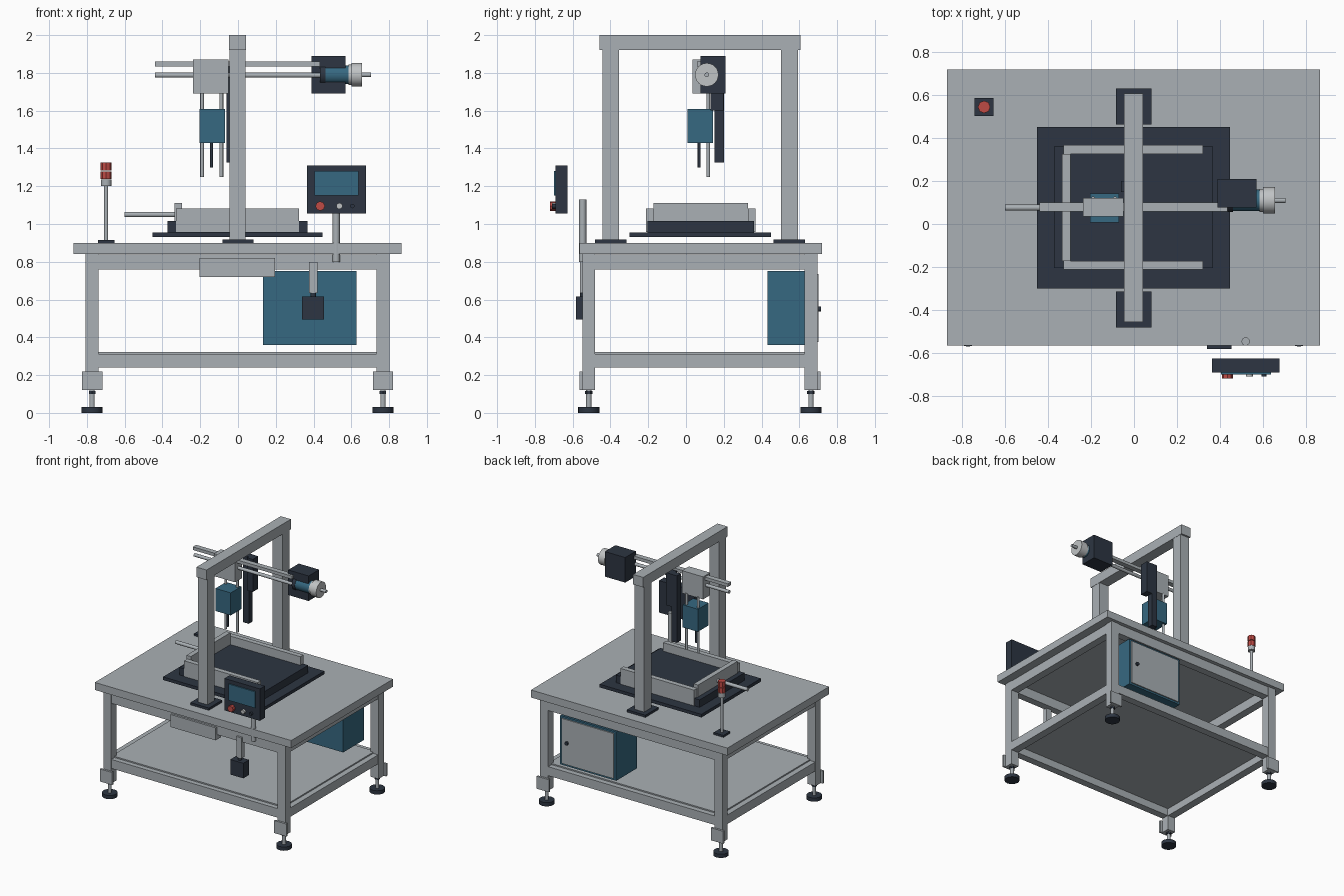
import bpy, math


def material(name, rgb):
    m = bpy.data.materials.new(name)
    m.diffuse_color = (*rgb, 1)
    return m


GREY = material("machine grey", (0.40, 0.435, 0.46))
PALE = material("pale metal", (0.53, 0.55, 0.56))
DARK = material("dark slate", (0.026, 0.036, 0.054))
BLUE = material("steel blue", (0.037, 0.14, 0.22))
RED = material("signal red", (0.52, 0.07, 0.06))


def box(name, x, y, z, mat=GREY):
    """Box from (min, max) pairs on each axis."""
    mid = [(a + b) / 2 for a, b in (x, y, z)]
    bpy.ops.mesh.primitive_cube_add(size=1, location=mid)
    o = bpy.context.object
    o.name = name
    for v in o.data.vertices:
        v.co = [c * (b - a) for c, (a, b) in zip(v.co, (x, y, z))]
    o.data.materials.append(mat)
    return o


def rod(name, axis, span, centre, r, mat=GREY, sides=24):
    """Cylinder along an axis; centre holds the other two coordinates."""
    i = "xyz".index(axis)
    loc = list(centre)
    loc.insert(i, sum(span) / 2)
    rot = [(0, math.pi / 2, 0), (math.pi / 2, 0, 0), (0, 0, 0)][i]
    bpy.ops.mesh.primitive_cylinder_add(vertices=sides, radius=r, depth=span[1] - span[0],
                                        location=loc, rotation=rot)
    o = bpy.context.object
    o.name = name
    o.data.materials.append(mat)
    if sides > 12:
        bpy.ops.object.shade_smooth_by_angle(angle=math.radians(30))
    return o


# Table: top, legs with foot brackets and levelling feet
box("table_top", (-0.87, 0.866), (-0.565, 0.72), (0.84, 0.90))
LEG_X = ((-0.807, -0.738), (0.733, 0.802))
LEG_Y = ((-0.547, -0.482), (0.628, 0.695))
for lx in LEG_X:
    cx = sum(lx) / 2
    for ly in LEG_Y:
        cy = sum(ly) / 2
        box("leg", lx, ly, (0.12, 0.84))
        plate = (ly[0] - 0.016, ly[0]) if cy < 0 else (ly[1], ly[1] + 0.016)
        box("foot_bracket", (cx - 0.054, cx + 0.054), plate, (0.12, 0.22))
        rod("foot_pad", "z", (0, 0.03), (cx, cy), 0.056, DARK)
        rod("foot_stem", "z", (0.03, 0.12), (cx, cy), 0.014)
        rod("foot_nut", "z", (0.1, 0.115), (cx, cy), 0.02, DARK, 6)

# Rails between the legs, and the lower shelf
for name, z in (("upper", (0.76, 0.838)), ("lower", (0.24, 0.312))):
    for ly in LEG_Y:
        box(name + "_long_rail", (LEG_X[0][1], LEG_X[1][0]), (ly[0] + 0.003, ly[1] - 0.003), z)
    for lx in LEG_X:
        box(name + "_side_rail", (lx[0] + 0.003, lx[1] - 0.003), (LEG_Y[0][1], LEG_Y[1][0]), z)
box("shelf", (-0.76, 0.755), (-0.505, 0.65), (0.30, 0.322))

# Drawer front and foot-switch box hanging at the front
box("drawer", (-0.205, 0.195), (-0.56, -0.49), (0.72, 0.82))
box("switch_hanger", (0.377, 0.422), (-0.56, -0.52), (0.635, 0.80))
rod("switch_plug", "z", (0.61, 0.64), (0.398, -0.545), 0.015, DARK)
box("switch_box", (0.34, 0.455), (-0.583, -0.51), (0.495, 0.615), DARK)

# Electrical cabinet with rear door and knob
box("cabinet", (0.132, 0.627), (0.432, 0.692), (0.36, 0.75), BLUE)
box("cabinet_door", (0.15, 0.61), (0.692, 0.701), (0.375, 0.735))
rod("door_knob", "y", (0.701, 0.715), (0.56, 0.55), 0.014, DARK)

# Gantry portal
for y0, y1 in ((-0.443, -0.355), (0.502, 0.592)):
    cy = (y0 + y1) / 2
    box("gantry_post", (-0.045, 0.04), (y0, y1), (0.915, 1.92))
    box("gantry_base", (-0.083, 0.081), (cy - 0.084, cy + 0.084), (0.90, 0.918), DARK)
box("gantry_beam", (-0.047, 0.042), (-0.457, 0.607), (1.92, 2.0))

# Work bed with side fences and pusher rod
box("bed_plate", (-0.452, 0.447), (-0.30, 0.451), (0.93, 0.955), DARK)
box("bed_block", (-0.373, 0.368), (-0.205, 0.36), (0.955, 1.015), DARK)
for name, y in (("front_fence", (-0.212, -0.172)), ("back_fence", (0.327, 0.367))):
    box(name, (-0.328, 0.322), y, (0.957, 1.083))
box("left_fence", (-0.335, -0.296), (-0.172, 0.327), (0.957, 1.11))
rod("pusher_rod", "x", (-0.6, -0.29), (0.076, 1.05), 0.014)

# Cross slide: rails, carriage and cable column
box("slide_rail", (-0.44, 0.435), (0.058, 0.10), (1.835, 1.86))
rod("slide_screw", "x", (-0.44, 0.435), (0.08, 1.788), 0.013)
box("carriage", (-0.237, -0.05), (0.034, 0.122), (1.69, 1.87))
box("cable_column", (-0.06, -0.01), (0.15, 0.20), (1.325, 1.86), DARK)
box("column_bracket", (-0.01, 0.04), (0.13, 0.198), (1.60, 1.86), DARK)

# Drive motor at the end of the slide
AXIS = (0.11, 1.79)
box("motor_mount", (0.39, 0.57), (0.077, 0.21), (1.69, 1.89), DARK)
rod("motor_flange", "x", (0.435, 0.462), AXIS, 0.054, DARK)
rod("motor_body", "x", (0.462, 0.585), AXIS, 0.05, BLUE)
rod("motor_collar", "x", (0.585, 0.60), AXIS, 0.054, PALE)
rod("motor_drum", "x", (0.60, 0.657), AXIS, 0.062, PALE)
rod("motor_shaft", "x", (0.657, 0.705), AXIS, 0.012)

# Lifting tool head with guide rods
box("tool_head", (-0.205, -0.07), (0.008, 0.142), (1.43, 1.61), BLUE)
for x in (-0.19, -0.088):
    rod("guide_rod", "z", (1.25, 1.70), (x, 0.118), 0.01)
rod("tool_spindle", "z", (1.30, 1.44), (-0.14, 0.07), 0.008, DARK)

# Signal tower
TOWER = (-0.698, 0.545)
box("tower_base", (-0.742, -0.655), (0.503, 0.587), (0.90, 0.916), DARK)
rod("tower_pole", "z", (0.916, 1.21), TOWER, 0.011)
rod("tower_collar", "z", (1.20, 1.235), TOWER, 0.028)
for z in (1.237, 1.284):
    rod("tower_lamp", "z", (z, z + 0.042), TOWER, 0.029, RED, 8)

# Control panel with screen and buttons
rod("panel_pole", "z", (0.80, 1.13), (0.52, -0.547), 0.019)
box("control_panel", (0.364, 0.677), (-0.691, -0.627), (1.055, 1.31), DARK)
box("panel_screen", (0.405, 0.639), (-0.70, -0.691), (1.15, 1.28), BLUE)
rod("stop_button", "y", (-0.72, -0.691), (0.435, 1.095), 0.025, RED, 8)
rod("start_button", "y", (-0.71, -0.691), (0.537, 1.095), 0.016, PALE, 16)
rod("mode_button", "y", (-0.71, -0.691), (0.605, 1.095), 0.012, DARK, 16)
